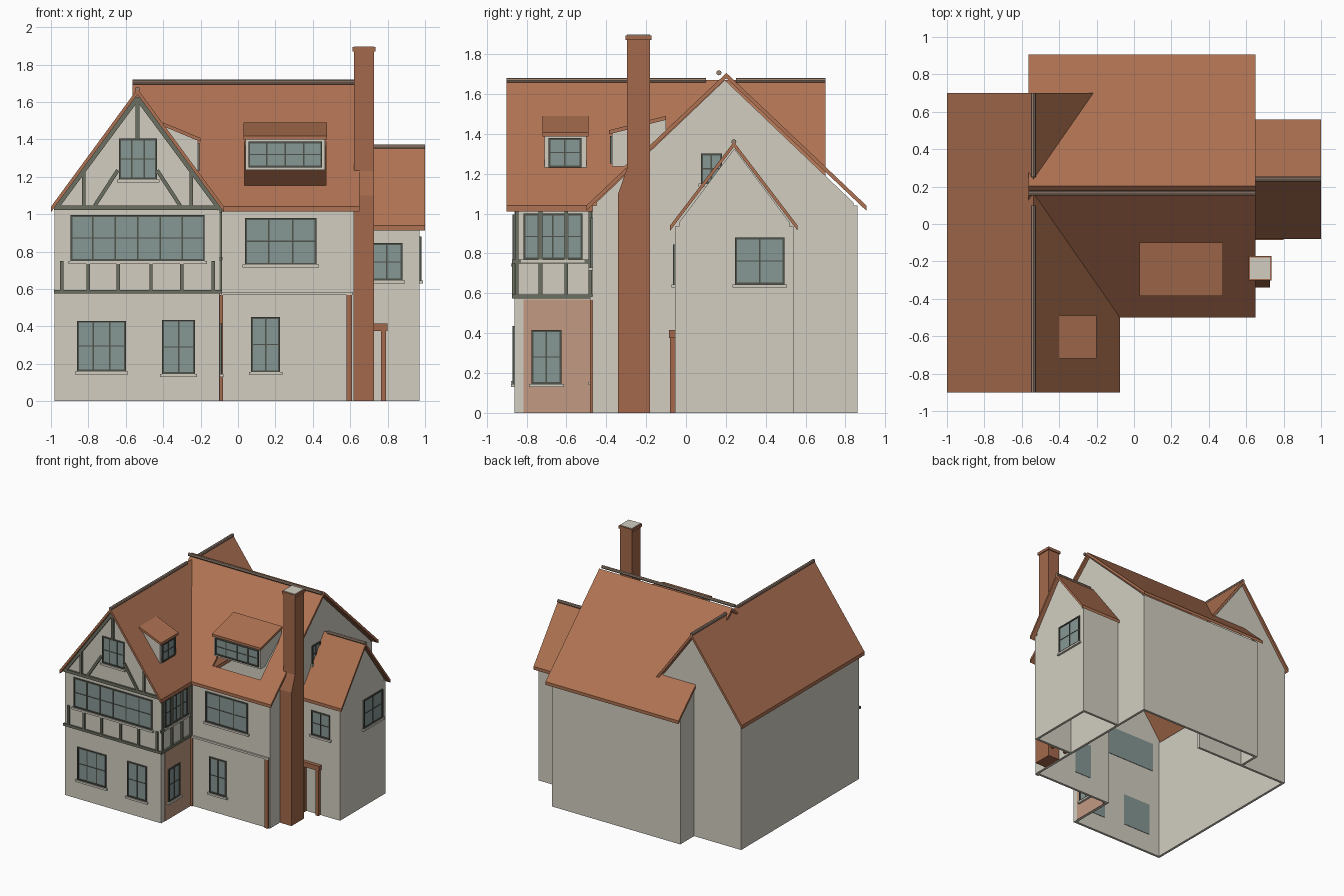
import bpy, bmesh, math
from mathutils import Vector

cube = bpy.data.objects.get("Cube")
if cube:
    bpy.data.objects.remove(cube)


def material(name, r, g, b):
    lin = [((c / 255 + 0.055) / 1.055) ** 2.4 for c in (r, g, b)] + [1]
    m = bpy.data.materials.new(name)
    m.use_nodes = True
    m.diffuse_color = lin
    m.node_tree.nodes["Principled BSDF"].inputs["Base Color"].default_value = lin
    return m


CREAM = material("cream render", 210, 206, 193)
ROOF = material("clay tile", 175, 114, 82)
BRICK = material("brick", 163, 105, 76)
PINK = material("pale brick", 196, 154, 132)
TIMBER = material("grey green timber", 108, 112, 97)
FRAME = material("dark window frame", 80, 83, 74)
GLASS = material("glass", 134, 151, 149)
RIDGE = material("ridge tile", 150, 128, 112)


def build(name, solids):
    """Each solid is (profile, axis, start, end, material); the profile is extruded along the axis."""
    mesh = bpy.data.meshes.new(name)
    bm = bmesh.new()
    mats = []
    for pts, axis, a, b, mat in solids:
        if mat not in mats:
            mats.append(mat)
            mesh.materials.append(mat)
        place = {"x": lambda p, d: (d, p[0], p[1]),
                 "y": lambda p, d: (p[0], d, p[1]),
                 "z": lambda p, d: (p[0], p[1], d)}[axis]
        lo = [bm.verts.new(place(p, a)) for p in pts]
        hi = [bm.verts.new(place(p, b)) for p in pts]
        n = len(pts)
        faces = [bm.faces.new(lo), bm.faces.new(hi)]
        faces += [bm.faces.new((lo[i], lo[(i + 1) % n], hi[(i + 1) % n], hi[i])) for i in range(n)]
        for f in faces:
            f.material_index = mats.index(mat)
    bmesh.ops.recalc_face_normals(bm, faces=bm.faces)
    bm.to_mesh(mesh)
    bm.free()
    ob = bpy.data.objects.new(name, mesh)
    bpy.context.collection.objects.link(ob)
    return ob


def rect(u0, u1, v0, v1):
    return [(u0, v0), (u1, v0), (u1, v1), (u0, v1)]


def bar(p, q, w):
    p, q = Vector(p), Vector(q)
    d = (q - p).normalized() * w / 2
    s = Vector((-d.y, d.x))
    return [tuple(v) for v in (p + s, q + s, q - s, p - s)]


def gable(u0, u1, eave, peak, z0=0):
    return [(u0, z0), (u1, z0), (u1, eave), ((u0 + u1) / 2, peak), (u0, eave)]


def roof(name, axis, a, b, u0, u1, eave, peak, t):
    c = (u0 + u1) / 2
    pts = [(u0, eave), (c, peak), (u1, eave), (u1, eave - t), (c, peak - t), (u0, eave - t)]
    return build(name, [(pts, axis, a, b, ROOF)])


def ridge(name, axis, c, z, spans):
    ring = [(c + 0.013 * math.cos(k * math.pi / 4), z + 0.013 * math.sin(k * math.pi / 4)) for k in range(8)]
    build(name, [(ring, axis, a, b, RIDGE) for a, b in spans])


def window(name, axis, plane, u0, u1, z0, z1, cols, rows=2, sill=True):
    """A glazed window facing -y or +x."""
    s = -1 if axis == "y" else 1
    out = lambda d: plane + s * d
    parts = [(rect(u0, u1, z0, z1), axis, out(-0.024), out(0.003), GLASS)]
    w = 0.01
    for r in (rect(u0, u0 + w, z0, z1), rect(u1 - w, u1, z0, z1),
              rect(u0 + w, u1 - w, z0, z0 + w), rect(u0 + w, u1 - w, z1 - w, z1)):
        parts.append((r, axis, out(0), out(0.01), FRAME))
    for i in range(1, cols):
        u = u0 + (u1 - u0) * i / cols
        parts.append((rect(u - 0.004, u + 0.004, z0 + w, z1 - w), axis, out(0), out(0.007), FRAME))
    for j in range(1, rows):
        z = z0 + (z1 - z0) * j / rows
        parts.append((rect(u0 + w, u1 - w, z - 0.003, z + 0.003), axis, out(0), out(0.006), FRAME))
    if sill:
        parts.append((rect(u0 - 0.012, u1 + 0.012, z0 - 0.016, z0), axis, out(0), out(0.018), CREAM))
    build(name, parts)


def cut(target, lo, hi):
    """Cuts a box-shaped opening."""
    cutter = build("opening_cutter", [(rect(lo[0], hi[0], lo[1], hi[1]), "z", lo[2], hi[2], ROOF)])
    cutter.hide_render = True
    mod = target.modifiers.new("opening", "BOOLEAN")
    mod.object, mod.operation, mod.solver = cutter, "DIFFERENCE", "EXACT"
    deps = bpy.context.evaluated_depsgraph_get()
    mesh = bpy.data.meshes.new_from_object(target.evaluated_get(deps))
    target.modifiers.clear()
    target.data = mesh
    bpy.data.objects.remove(cutter)


T = 0.02  # wall thickness

# Wing walls, open inside and below
build("wing_walls", [
    (gable(-0.98, -0.10, 1.03, 1.63), "y", -0.86, -0.86 + T, CREAM),
    (gable(-0.98, -0.10, 1.03, 1.63), "y", 0.68 - T, 0.68, CREAM),
    (rect(-0.86 + T, 0.68 - T, 0, 1.03), "x", -0.98, -0.98 + T, CREAM),
    (rect(-0.86 + T, -0.45, 0, 1.03), "x", -0.10 - T, -0.10, CREAM)])
build("wing_brick_panel", [(rect(-0.815, -0.47, 0, 0.57), "x", -0.10, -0.096, PINK)])

# Main block walls
build("main_walls", [
    (rect(-0.10, 0.62, 0, 1.04), "y", -0.47, -0.47 + T, CREAM),
    (rect(-0.55, 0.62, 0, 1.04), "y", 0.86 - T, 0.86, CREAM),
    (gable(-0.47 + T, 0.86 - T, 1.055, 1.67), "x", 0.62 - T, 0.62, CREAM),
    (rect(0.66, 0.86 - T, 0, 1.055), "x", -0.55, -0.55 + T, CREAM),
    (gable(-0.47 + T, 0.86 - T, 1.055, 1.67, 1.0), "x", -0.55, -0.55 + T, CREAM)])
build("main_ledge", [(rect(-0.09, 0.615, 0.567, 0.583), "y", -0.482, -0.47, CREAM)])
build("main_brick_quoins", [(rect(x, x + 0.03, 0, 0.567), "y", -0.482, -0.47, BRICK) for x in (-0.11, 0.58)])

# Annex walls
build("annex_walls", [
    (rect(0.62, 0.97, 0, 0.935), "y", -0.055, -0.055 + T, CREAM),
    (rect(0.62, 0.97, 0, 0.935), "y", 0.54 - T, 0.54, CREAM),
    (gable(-0.055 + T, 0.54 - T, 0.955, 1.325), "x", 0.97 - T, 0.97, CREAM)])
build("annex_door_surround", [
    (rect(0.64, 0.665, 0, 0.375), "y", -0.08, -0.055, BRICK),
    (rect(0.765, 0.79, 0, 0.375), "y", -0.08, -0.055, BRICK),
    (rect(0.63, 0.80, 0.375, 0.415), "y", -0.085, -0.055, BRICK)])

# Roofs and ridges
wing_roof = roof("wing_roof", "y", -0.90, 0.70, -1.0, -0.075, 1.04, 1.67, 0.03)
main_roof = roof("main_roof", "x", -0.565, 0.65, -0.50, 0.905, 1.04, 1.705, 0.026)
roof("annex_roof", "x", 0.62, 1.0, -0.08, 0.56, 0.94, 1.36, 0.026)
cut(main_roof, (0.035, -0.38, 1.0), (0.47, -0.13, 1.6))
cut(wing_roof, (-0.37, -0.70, 1.0), (-0.215, -0.51, 1.6))
ridge("wing_ridge", "y", -0.5375, 1.668, [(-0.90, 0.10), (0.25, 0.70)])
ridge("main_ridge", "x", 0.165, 1.706, [(-0.565, 0.65)])
ridge("annex_ridge", "x", 0.24, 1.36, [(0.65, 1.0)])


def dormer(name, axis, u0, u1, front, back, meet, z0, zf, zb, surf):
    """Cheeks, front frame and a shallow lean-to roof."""
    s = 1 if front > back else -1
    cheek = [(front, z0), (front, zf - 0.01), (back, zb - 0.015), (back, surf), (meet, z0)]
    lid = [(front + s * 0.015, zf), (back, zb), (back, zb - 0.02), (front + s * 0.015, zf - 0.02)]
    face = "y" if axis == "x" else "x"
    build(name + "_walls", [(cheek, axis, u0, u0 + 0.014, CREAM), (cheek, axis, u1 - 0.014, u1, CREAM),
                            (rect(u0, u1, z0, zf - 0.015), face, front, front - s * 0.02, CREAM)])
    build(name + "_roof", [(lid, axis, u0 - 0.01, u1 + 0.01, ROOF)])


dormer("main_dormer", "x", 0.04, 0.465, -0.37, -0.10, -0.31, 1.235, 1.418, 1.49, 1.41)
window("main_dormer_window", "y", -0.37, 0.055, 0.45, 1.25, 1.388, 4, sill=False)
dormer("wing_dormer", "y", -0.71, -0.50, -0.215, -0.40, -0.225, 1.215, 1.407, 1.49, 1.45)
window("wing_dormer_window", "x", -0.215, -0.69, -0.525, 1.232, 1.38, 2, sill=False)

# Windows facing front: name, plane, left, right, bottom, top, columns
for name, y, *span in [
        ("wing_attic_window", -0.86, -0.635, -0.433, 1.185, 1.405, 3),
        ("wing_upper_window", -0.86, -0.895, -0.178, 0.75, 0.995, 6),
        ("wing_lower_wide_window", -0.86, -0.86, -0.60, 0.16, 0.43, 3),
        ("wing_lower_narrow_window", -0.86, -0.405, -0.23, 0.145, 0.435, 2),
        ("main_upper_window", -0.47, 0.037, 0.42, 0.73, 0.98, 3),
        ("main_lower_window", -0.47, 0.07, 0.225, 0.155, 0.45, 2),
        ("annex_front_window", -0.055, 0.71, 0.88, 0.645, 0.845, 2)]:
    window(name, "y", y, *span)

# Windows facing the right side
for name, x, *span in [
        ("wing_side_upper_window", -0.10, -0.815, -0.52, 0.77, 1.0, 4),
        ("wing_side_lower_window", -0.096, -0.775, -0.625, 0.145, 0.415, 2),
        ("gable_window", 0.62, 0.075, 0.18, 1.15, 1.30, 2),
        ("annex_side_window", 0.97, 0.245, 0.495, 0.645, 0.88, 2)]:
    window(name, "x", x, *span)

# Timber framing on the wing front
C = -0.5375
front = [rect(-0.985, -0.085, 0.575, 0.595), rect(-0.985, -0.085, 1.022, 1.046),
         rect(C - 0.01, C + 0.01, 1.405, 1.61)]
front += [rect(x - 0.009, x + 0.009, 0.595, 0.735) for x in (-0.80, -0.64, -0.465, -0.30)]
for s in (-1, 1):
    front += [bar((C + s * 0.44, 1.028), (C, 1.622), 0.026),
              rect(C + s * 0.287 - 0.009, C + s * 0.287 + 0.009, 1.046, 1.23),
              bar((C + s * 0.228, 1.046), (C + s * 0.105, 1.235), 0.02),
              rect(C + s * 0.405 - 0.009, C + s * 0.405 + 0.009, 0.595, 0.75)]
build("wing_front_timbers", [(p, "y", -0.874, -0.86, TIMBER) for p in front])

# Timber framing on the wing side
side = [rect(-0.874, -0.47, z, z + 0.02) for z in (0.575, 0.75, 1.01)]
side += [rect(y - 0.009, y + 0.009, 0.575, 1.03) for y in (-0.85, -0.73, -0.60, -0.48)]
build("wing_side_timbers", [(p, "x", -0.10, -0.086, TIMBER) for p in side])

# Chimney
stack = [(-0.34, 0), (-0.18, 0), (-0.18, 1.87), (-0.295, 1.87), (-0.295, 1.23), (-0.34, 1.10)]
build("chimney", [(stack, "x", 0.62, 0.727, BRICK),
                  (rect(0.612, 0.735, -0.303, -0.172), "z", 1.87, 1.893, BRICK),
                  (rect(0.62, 0.727, -0.295, -0.18), "z", 1.893, 1.897, CREAM)])
